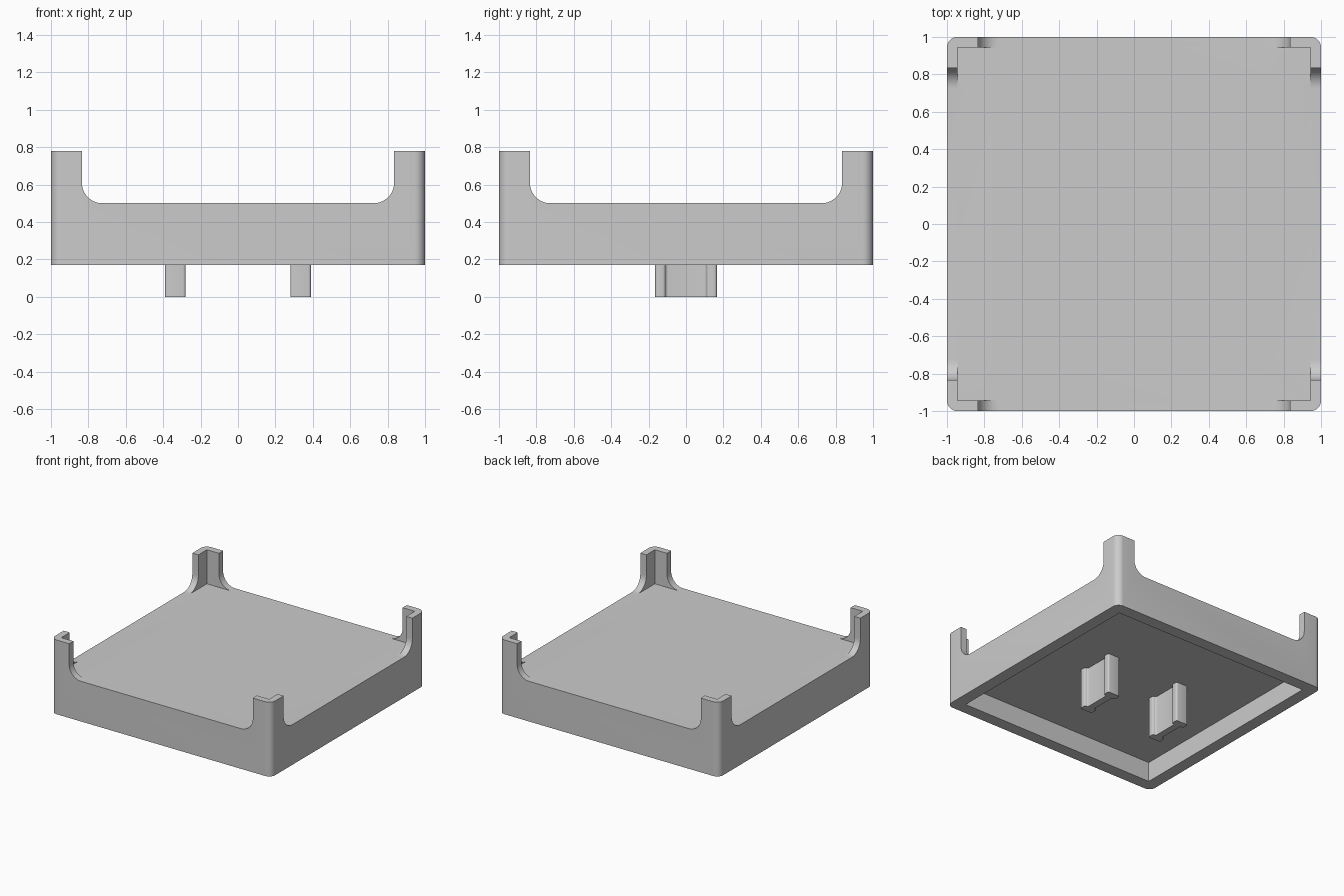
import bpy
import bmesh
from math import cos, sin, pi, radians

if "Cube" in bpy.data.objects:
    bpy.data.objects.remove(bpy.data.objects["Cube"], do_unlink=True)

BASE, DECK, TOP = 0.17, 0.5, 0.78    # heights of rim bottom, deck and post tops
WALL, ARM, FILLET = 0.055, 0.835, 0.11

grey = bpy.data.materials.new("plain grey")
grey.use_nodes = True
colour = (0.6, 0.6, 0.6, 1)
grey.diffuse_color = colour
grey.node_tree.nodes["Principled BSDF"].inputs["Base Color"].default_value = colour


def prism(name, outline, low, high, axis="z"):
    """Extrude a closed outline along z, or an upright outline along x or y."""
    place = {"z": lambda a, b, t: (a, b, t),
             "y": lambda a, b, t: (a, t, b),
             "x": lambda a, b, t: (t, a, b)}[axis]
    bm = bmesh.new()
    ends = [[bm.verts.new(place(a, b, t)) for a, b in outline] for t in (low, high)]
    bm.faces.new(ends[0])
    bm.faces.new(ends[1])
    for i in range(len(outline)):
        j = (i + 1) % len(outline)
        bm.faces.new((ends[0][i], ends[0][j], ends[1][j], ends[1][i]))
    bmesh.ops.recalc_face_normals(bm, faces=bm.faces)
    mesh = bpy.data.meshes.new(name)
    bm.to_mesh(mesh)
    bm.free()
    mesh.materials.append(grey)
    obj = bpy.data.objects.new(name, mesh)
    bpy.context.collection.objects.link(obj)
    return obj


def arc(cx, cy, r, start, end, steps=8):
    angles = [radians(start + (end - start) * i / steps) for i in range(steps + 1)]
    return [(cx + r * cos(a), cy + r * sin(a)) for a in angles]


def rectangle(hx, hy, r=0):
    if not r:
        return [(hx, hy), (-hx, hy), (-hx, -hy), (hx, -hy)]
    corners = [(1, 1), (-1, 1), (-1, -1), (1, -1)]
    return [p for k, (sx, sy) in enumerate(corners)
            for p in arc(sx * (hx - r), sy * (hy - r), r, 90 * k, 90 * k + 90)]


def activate(obj):
    bpy.ops.object.select_all(action="DESELECT")
    obj.select_set(True)
    bpy.context.view_layer.objects.active = obj


def cut(obj, cutter):
    cutter.hide_render = True
    mod = obj.modifiers.new("cut", "BOOLEAN")
    mod.operation, mod.solver, mod.object = "DIFFERENCE", "EXACT", cutter
    activate(obj)
    bpy.ops.object.modifier_apply(modifier=mod.name)
    bpy.data.objects.remove(cutter, do_unlink=True)


def smooth(obj):
    activate(obj)
    bpy.ops.object.shade_smooth_by_angle(angle=radians(30))


# Tray: a rounded block, opened on each side between the corner posts
tray = prism("tray", rectangle(1, 1, WALL), BASE, TOP)
inner = ARM - FILLET
opening = ([(ARM, 1), (-ARM, 1)]
           + arc(-inner, DECK + FILLET, FILLET, 180, 270, 12)
           + arc(inner, DECK + FILLET, FILLET, 270, 360, 12))
for axis in "xy":
    cut(tray, prism("opening_cutter", opening, -2, 2, axis))

# Hollow behind the posts, and the recess underneath
cut(tray, prism("deck_cutter", rectangle(1 - WALL, 1 - WALL), DECK, 1))
cut(tray, prism("recess_cutter", rectangle(0.9, 0.9), 0, 0.333))
smooth(tray)

# Pegs: two stems with a thinner web between rounded ends
HX, HY, FLANGE, WEB, R = 0.055, 0.165, 0.11, 0.028, 0.014
quarter = ([(WEB, 0)]
           + arc(WEB + R, FLANGE - R, R, 180, 90, 4)
           + arc(HX - R, FLANGE + R, R, -90, 0, 4)
           + arc(HX - R, HY - R, R, 0, 90, 4))
half = quarter + [(-x, y) for x, y in reversed(quarter)]
peg_outline = half + [(-x, -y) for x, y in half[1:-1]]
for side, name in ((1, "left_peg"), (-1, "right_peg")):
    peg = prism(name, peg_outline, 0, 0.34)
    peg.location.x = side * 0.335
    smooth(peg)
